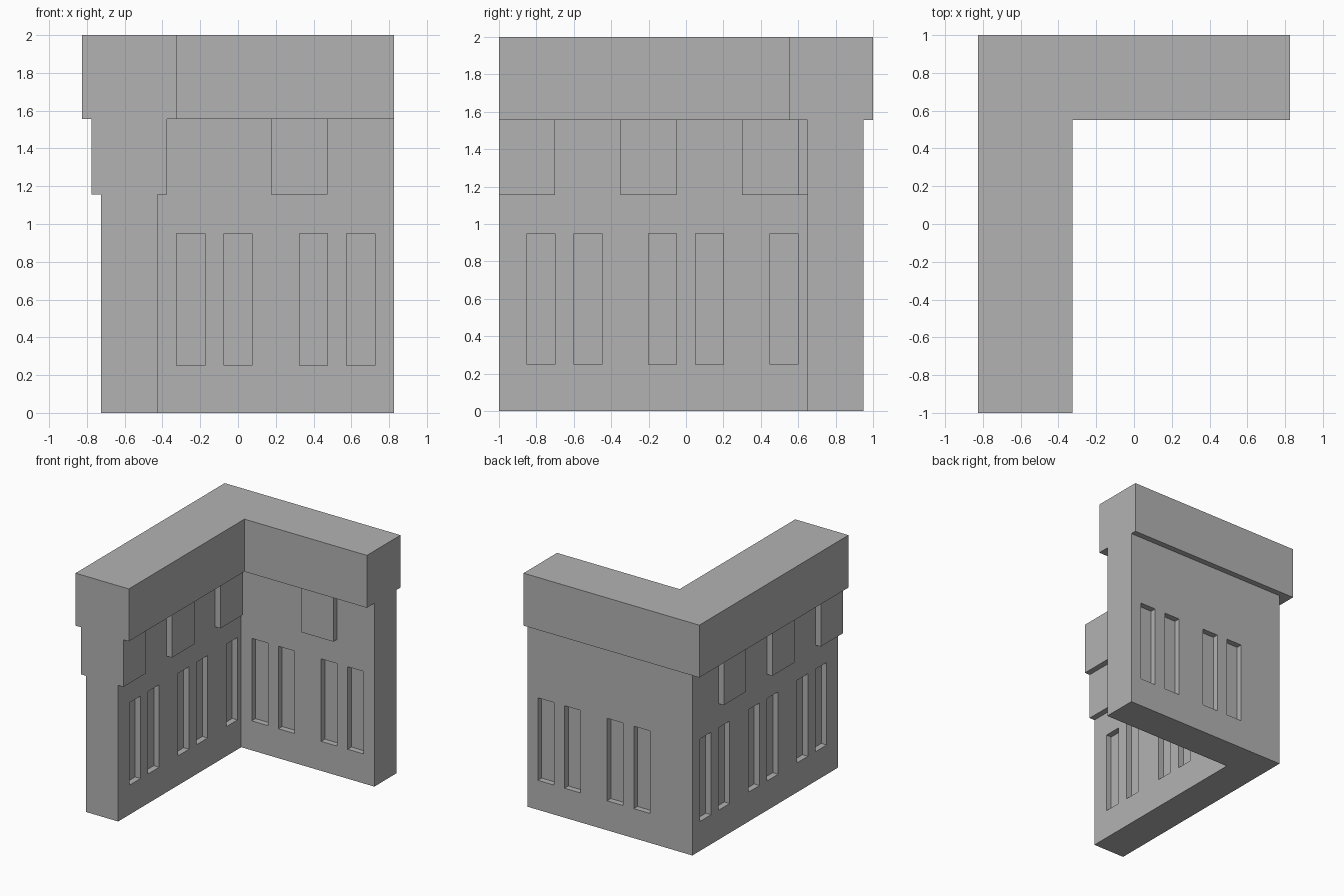
import bpy
import bmesh

if "Cube" in bpy.data.objects:
    bpy.data.objects.remove(bpy.data.objects["Cube"])

stone = bpy.data.materials.new("grey stone")
stone.use_nodes = True
GREY = (0.45, 0.45, 0.45, 1)
stone.diffuse_color = GREY
stone.node_tree.nodes["Principled BSDF"].inputs["Base Color"].default_value = GREY


def finish(name, bm):
    bmesh.ops.recalc_face_normals(bm, faces=bm.faces)
    mesh = bpy.data.meshes.new(name)
    bm.to_mesh(mesh)
    bm.free()
    mesh.materials.append(stone)
    obj = bpy.data.objects.new(name, mesh)
    bpy.context.collection.objects.link(obj)
    return obj


def corner_block(name, x0, x1, x2, y0, y1, y2, z0, z1):
    """L-shaped plan: one arm runs to the front, the other to +x."""
    bm = bmesh.new()
    plan = [(x0, y0), (x1, y0), (x1, y1), (x2, y1), (x2, y2), (x0, y2)]
    face = bm.faces.new([bm.verts.new((x, y, z0)) for x, y in plan])
    up = bmesh.ops.extrude_face_region(bm, geom=[face])["geom"]
    bmesh.ops.translate(bm, vec=(0, 0, z1 - z0),
                        verts=[v for v in up if isinstance(v, bmesh.types.BMVert)])
    return finish(name, bm)


def add_box(bm, x, y, z):
    """Box from (low, high) pairs."""
    verts = bmesh.ops.create_cube(bm, size=1)["verts"]
    for v in verts:
        v.co = [(lo + hi) / 2 + c * (hi - lo) for c, (lo, hi) in zip(v.co, (x, y, z))]


# Wall faces and shared sizes
OUT_X, IN_X, END_X = -0.725, -0.425, 0.825
FRONT, IN_Y, OUT_Y = -1, 0.65, 0.95
LEDGE, STEP = 1.555, 0.05
SLOT_Z, SLOT_W = (0.25, 0.95), 0.15

wall = corner_block("wall", OUT_X, IN_X, END_X, FRONT, IN_Y, OUT_Y, 0, LEDGE)
corner_block("parapet", OUT_X - 0.1, IN_X + 0.1, END_X, FRONT, IN_Y - 0.1, 1, LEDGE, 2)

# Blind window slots sunk into both faces of each arm
bm = bmesh.new()
for face_x, starts in ((IN_X, (-0.85, -0.6, -0.2, 0.05, 0.45)),
                       (OUT_X, (-0.85, -0.6, -0.2, 0.05, 0.45, 0.7))):
    for y in starts:
        add_box(bm, (face_x - STEP, face_x + STEP), (y, y + SLOT_W), SLOT_Z)
for face_y in (IN_Y, OUT_Y):
    for x in (-0.325, -0.075, 0.325, 0.575):
        add_box(bm, (x, x + SLOT_W), (face_y - STEP, face_y + STEP), SLOT_Z)
cutter = finish("slot_cutter", bm)
cutter.hide_render = True

cut = wall.modifiers.new("slots", "BOOLEAN")
cut.operation = "DIFFERENCE"
cut.solver = "EXACT"
cut.object = cutter
bpy.context.view_layer.objects.active = wall
bpy.ops.object.modifier_apply(modifier=cut.name)
bpy.data.objects.remove(cutter)

# Corbels under the parapet
CORBEL_Z, CORBEL_W = (1.155, LEDGE), 0.3
bm = bmesh.new()
for y in (FRONT, -0.35, 0.3):
    for x in ((OUT_X - STEP, OUT_X), (IN_X, IN_X + STEP)):
        add_box(bm, x, (y, y + CORBEL_W), CORBEL_Z)
add_box(bm, (0.175, 0.175 + CORBEL_W), (IN_Y - STEP, IN_Y), CORBEL_Z)
finish("corbels", bm)
